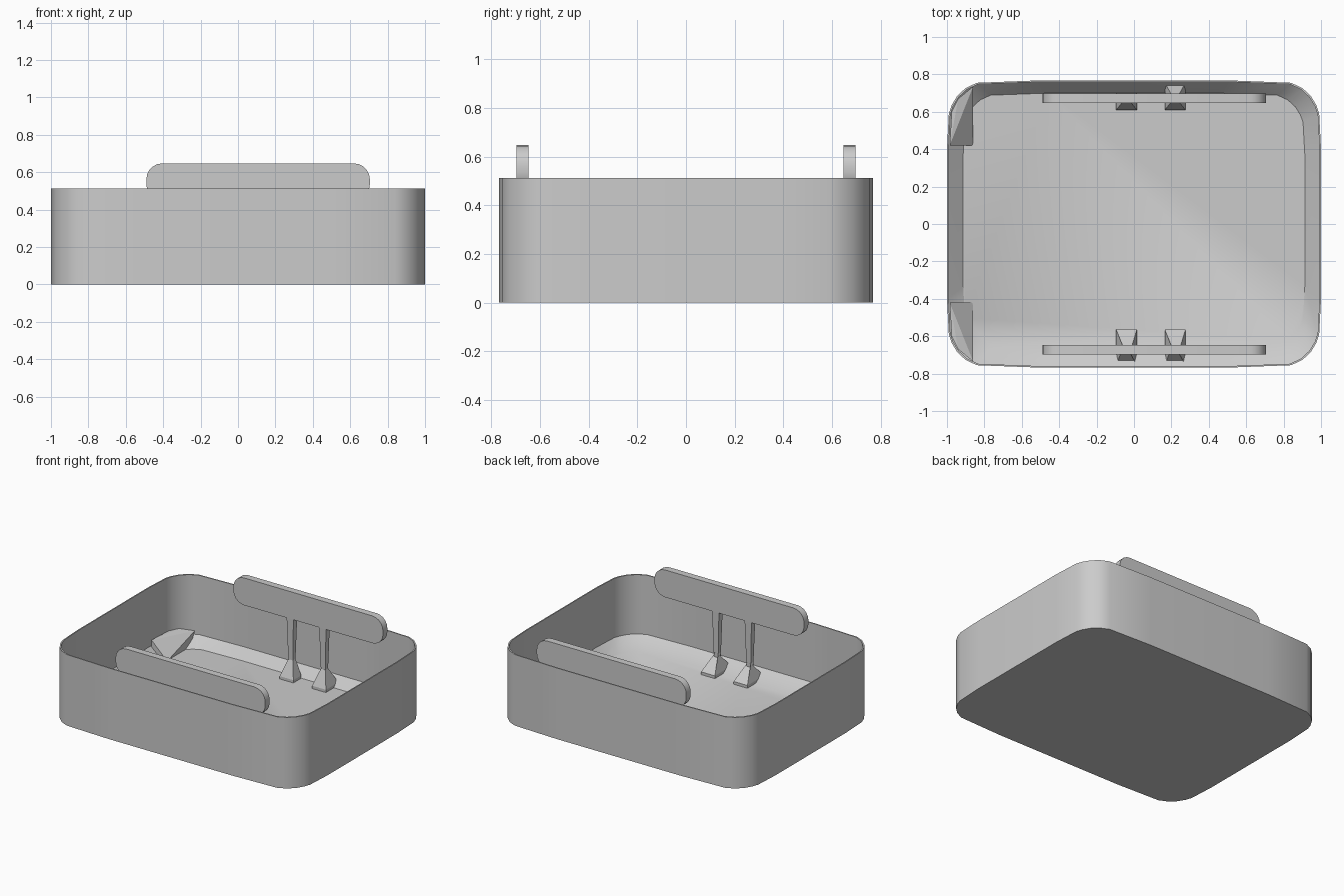
import bpy, bmesh, math

cube = bpy.data.objects.get("Cube")
if cube:
    bpy.data.objects.remove(cube)

grey = bpy.data.materials.new("plain grey")
grey.use_nodes = True
grey.diffuse_color = (0.6, 0.6, 0.6, 1)
grey.node_tree.nodes["Principled BSDF"].inputs["Base Color"].default_value = (0.6, 0.6, 0.6, 1)


def finish(name, bm, smooth=False):
    bmesh.ops.recalc_face_normals(bm, faces=bm.faces)
    mesh = bpy.data.meshes.new(name)
    bm.to_mesh(mesh)
    bm.free()
    mesh.materials.append(grey)
    obj = bpy.data.objects.new(name, mesh)
    bpy.context.collection.objects.link(obj)
    if smooth:
        bpy.ops.object.select_all(action='DESELECT')
        obj.select_set(True)
        bpy.context.view_layer.objects.active = obj
        bpy.ops.object.shade_smooth_by_angle(angle=math.radians(35))
    return obj


def loft(name, rings, smooth=False):
    """Join matching rings of points and cap both ends."""
    bm = bmesh.new()
    loops = [[bm.verts.new(p) for p in ring] for ring in rings]
    for a, b in zip(loops, loops[1:]):
        for i in range(len(a)):
            j = (i + 1) % len(a)
            bm.faces.new((a[i], a[j], b[j], b[i]))
    bm.faces.new(loops[0])
    bm.faces.new(loops[-1])
    return finish(name, bm, smooth)


# Open tray: slightly bulging outline, thin walls and a sloped floor border
HX, HY, RIM = 1.0, 0.768, 0.513
quarter = [(1, 0.4), (0.99, 0.59), (0.975, 0.635), (0.945, 0.685),
           (0.9, 0.727), (0.84, 0.755), (0.5, HY)]
half = quarter + [(-x, y) for x, y in reversed(quarter)]
outline = half + [(-x, -y) for x, y in half]


def tray_ring(z, dx=0.0, dy=0.0, shift=0.0):
    return [(x * (HX - dx) / HX, y * (HY - dy) / HY + shift, z) for x, y in outline]


loft("tray", [tray_ring(0), tray_ring(RIM), tray_ring(RIM, 0.008, 0.008),
              tray_ring(0.085, 0.008, 0.008), tray_ring(0.015, 0.087, 0.088, 0.02)], True)

# Sloped corner fillets on the right side of the tray
for side, label in ((1, "back"), (-1, "front")):
    bm = bmesh.new()
    for x, y, z in [(-0.985, 0.42, 0.01), (-0.985, 0.42, 0.13), (-0.86, 0.42, 0.01),
                    (-0.86, 0.68, 0.01), (-0.86, 0.735, 0.11), (-0.94, 0.67, 0.13),
                    (-0.975, 0.6, 0.13)]:
        bm.verts.new((x, y * side, z))
    bmesh.ops.convex_hull(bm, input=bm.verts)
    finish(label + "_corner_fillet", bm)


# Rounded side plates carried by posts
def plate_ring(y, x0=-0.49, x1=0.705, z0=0.45, z1=0.647, r=0.085, steps=5):
    points = []
    corners = [(x1 - r, z1 - r), (x0 + r, z1 - r), (x0 + r, z0 + r), (x1 - r, z0 + r)]
    for k, (cx, cz) in enumerate(corners):
        for i in range(steps + 1):
            a = math.pi / 2 * (k + i / steps)
            points.append((cx + r * math.cos(a), y, cz + r * math.sin(a)))
    return points


def rect(x, y0, y1, z, w):
    return [(x - w, y0, z), (x + w, y0, z), (x + w, y1, z), (x - w, y1, z)]


for side, label, inner in ((1, "back", 0.61), (-1, "front", 0.565)):
    mid = 0.672 * side
    loft(label + "_plate", [plate_ring(mid - 0.025), plate_ring(mid + 0.025)], True)
    for x, number in ((-0.04, "first"), (0.22, "second")):
        # Back first foot stops at the post, the others reach the wall
        outer = 0.7 if (side, number) == (1, "first") else 0.755
        loft(f"{label}_{number}_foot", [
            rect(x, inner * side, outer * side, 0.01, 0.055),
            rect(x, inner * side, outer * side, 0.035, 0.055),
            rect(x, mid - 0.016, mid + 0.016, 0.15, 0.018)])
        loft(f"{label}_{number}_post", [
            rect(x, mid - 0.015, mid + 0.015, 0.12, 0.017),
            rect(x, mid - 0.022, mid + 0.022, 0.48, 0.028)])
